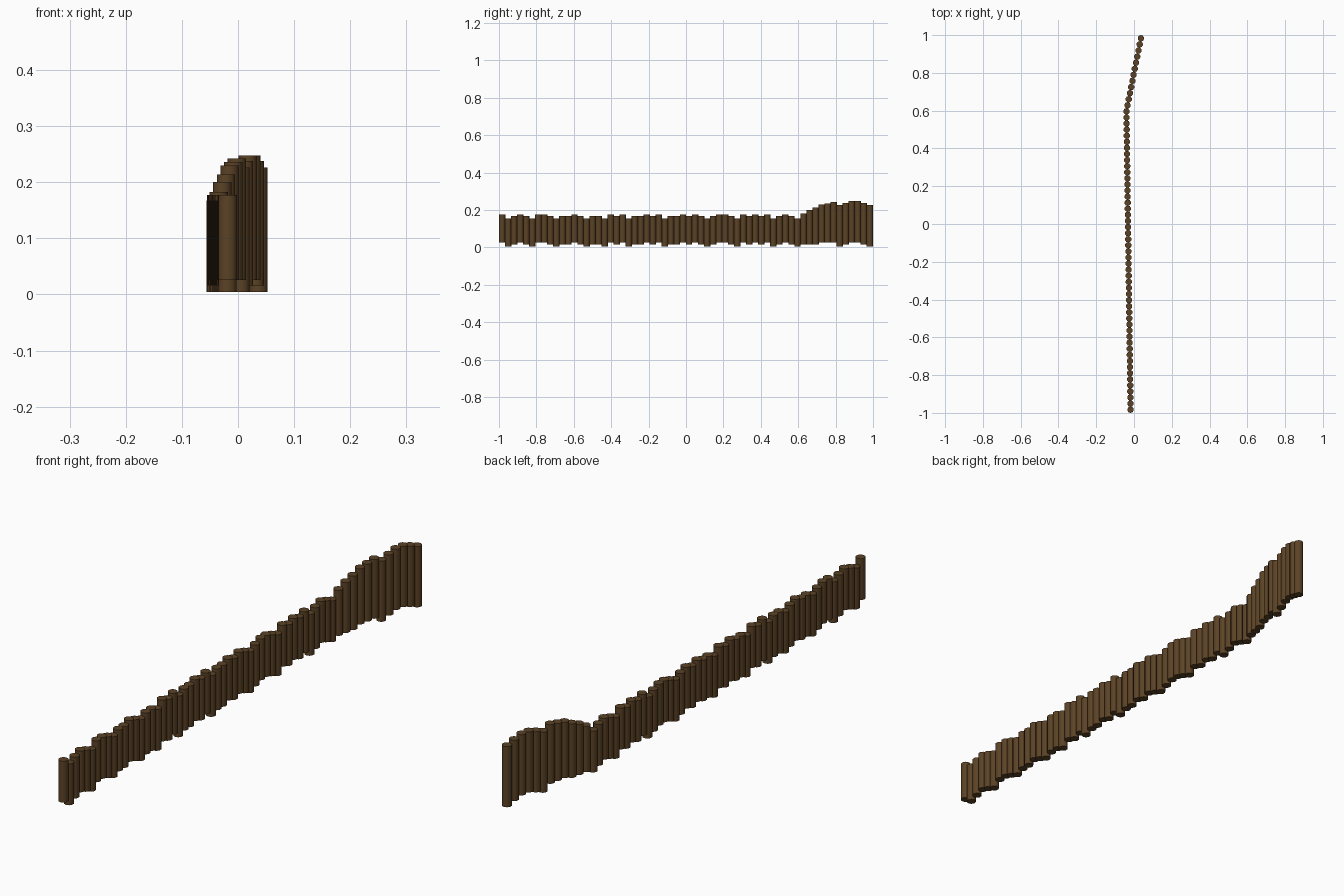
import bpy, bmesh, math
from mathutils import Matrix

if "Cube" in bpy.data.objects:
    bpy.data.objects.remove(bpy.data.objects["Cube"])

# Wood colour
wood = bpy.data.materials.new("dark brown wood")
wood.diffuse_color = (0.105, 0.055, 0.019, 1)
wood.use_nodes = True
wood.node_tree.nodes["Principled BSDF"].inputs["Base Color"].default_value = wood.diffuse_color

COUNT = 62
RADIUS = 0.0172
# vertical stagger of the stakes: h high, m middle, l low
STAGGER = "hlmhmlhhmlmmhmlmmlhmhlmmhmhlmmhmhmlmhhmlhmhmhlmhmlmmmhhhlmhhmlhm"
LIFT = {"h": 0.026, "m": 0.016, "l": 0.004}


def lerp_table(table, t):
    for (a, va), (b, vb) in zip(table, table[1:]):
        if t <= b:
            return va + (vb - va) * (t - a) / (b - a)
    return table[-1][1]


# Ground line of the fence and top height along it
PATH_X = [(-1, -0.018), (0.6, -0.040), (1, 0.040)]
LENGTH = [(-1, 0.151), (0.6, 0.151), (0.68, 0.195), (0.82, 0.222), (1, 0.222)]


def stake(name, x, y, z, length):
    """Upright round stake with flat sawn ends."""
    bm = bmesh.new()
    bmesh.ops.create_cone(bm, cap_ends=True, segments=10, radius1=RADIUS,
                          radius2=RADIUS, depth=length,
                          matrix=Matrix.Translation((0, 0, length / 2)))
    for f in bm.faces:
        f.smooth = abs(f.normal.z) < 0.5
    for e in bm.edges:
        if any(abs(f.normal.z) > 0.5 for f in e.link_faces):
            e.smooth = False
    me = bpy.data.meshes.new(name)
    bm.to_mesh(me)
    bm.free()
    me.materials.append(wood)
    ob = bpy.data.objects.new(name, me)
    ob.location = (x, y, z)
    bpy.context.collection.objects.link(ob)


# Row of stakes
for i in range(COUNT):
    y = -0.983 + 1.966 * i / (COUNT - 1)
    stake(f"stake_{i + 1:02d}", lerp_table(PATH_X, y), y,
          LIFT[STAGGER[i]], lerp_table(LENGTH, y))
